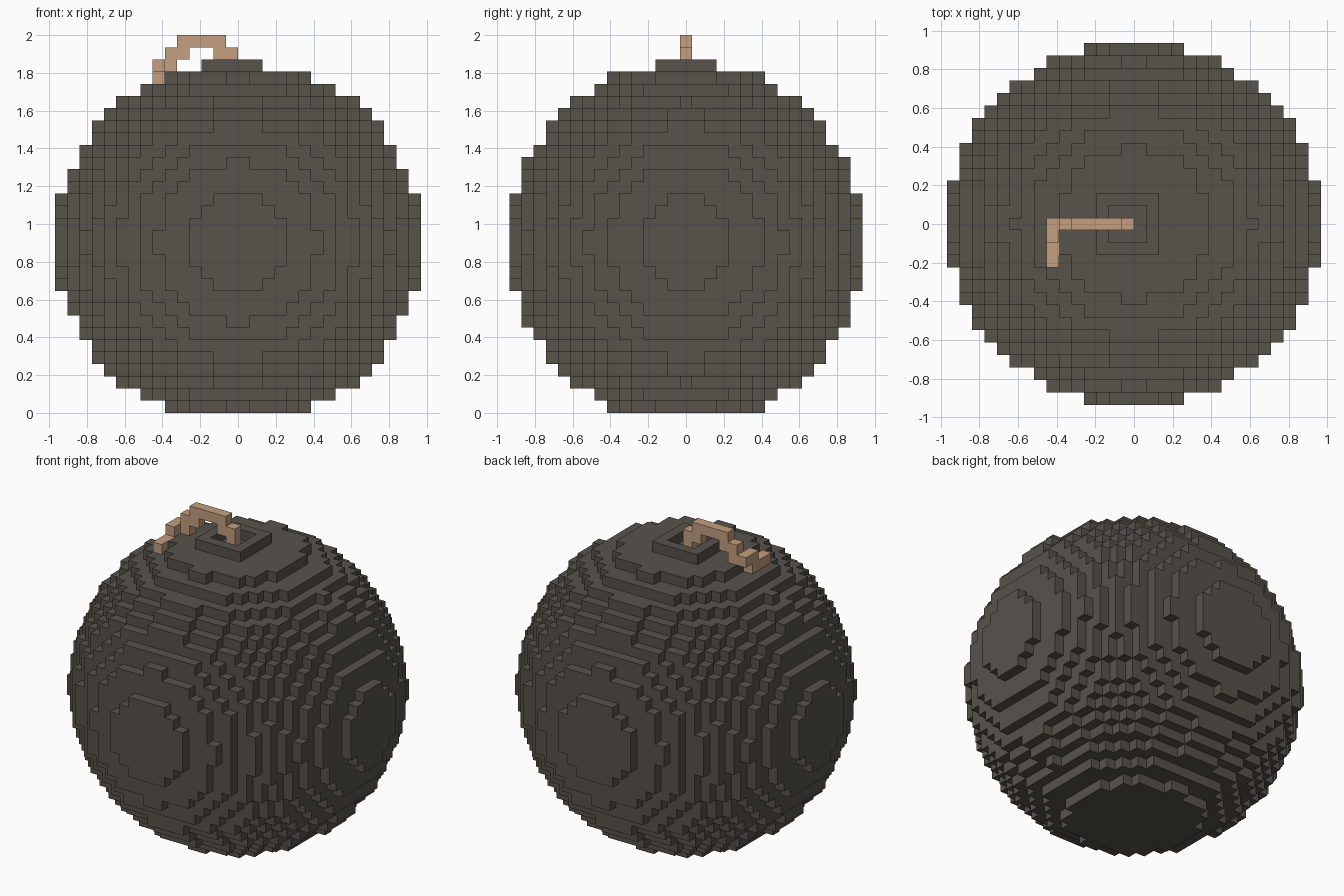
import bpy
import bmesh
from mathutils import Vector

cube = bpy.data.objects.get("Cube")
if cube:
    bpy.data.objects.remove(cube, do_unlink=True)

V = 2 / 31  # edge of one block


def material(name, rgb):
    mat = bpy.data.materials.new(name)
    mat.use_nodes = True
    color = (*rgb, 1)
    mat.diffuse_color = color
    bsdf = next(n for n in mat.node_tree.nodes if n.type == 'BSDF_PRINCIPLED')
    bsdf.inputs["Base Color"].default_value = color
    bsdf.inputs["Roughness"].default_value = 0.9
    return mat


def box(xs, ys, zs):
    """Block cells in half-open ranges; y cells are centred on whole numbers."""
    return {(x, y, z) for x in range(*xs) for y in range(*ys) for z in range(*zs)}


def block_object(name, cells, mat):
    """Outer skin of a set of block cells."""
    bm = bmesh.new()
    corners = {}

    def corner(p):
        key = tuple(round(c * 2) for c in p)
        if key not in corners:
            corners[key] = bm.verts.new(p * V)
        return corners[key]

    for cell in sorted(cells):
        centre = Vector(cell) + Vector((0.5, 0, 0.5))
        for axis in range(3):
            for sign in (-1, 1):
                step = [0, 0, 0]
                step[axis] = sign
                if tuple(c + s for c, s in zip(cell, step)) in cells:
                    continue
                n = Vector(step) / 2
                u = Vector((0, 0, 0))
                u[(axis + 1) % 3] = 0.5
                w = n.cross(u) * 2
                bm.faces.new([corner(centre + n + d)
                              for d in (-u - w, u - w, u + w, w - u)])
    mesh = bpy.data.meshes.new(name)
    bm.to_mesh(mesh)
    bm.free()
    mesh.materials.append(mat)
    obj = bpy.data.objects.new(name, mesh)
    bpy.context.collection.objects.link(obj)
    return obj


iron = material("dark iron", (0.095, 0.085, 0.071))
rope = material("tan rope", (0.55, 0.35, 0.21))

# Round body: blocks whose centres lie in a slightly flattened ball
ball = {(x, y, z) for x, y, z in box((-15, 15), (-14, 15), (0, 28))
        if (x + .5) ** 2 / 225 + y ** 2 / 210.25 + (z - 13.5) ** 2 / 221.5 <= 1}
block_object("body", ball, iron)

# Square collar around the fuse hole
collar = box((-3, 2), (-2, 3), (28, 29)) - box((-2, 1), (-1, 2), (28, 29))
block_object("collar", collar, iron)

# Fuse: rises from the hole, arches over and trails down the side
fuse = (box((-1, 0), (0, 1), (28, 30))
        | box((-2, 0), (0, 1), (29, 30))
        | box((-5, -1), (0, 1), (30, 31))
        | box((-6, -4), (0, 1), (29, 30))
        | box((-7, -5), (0, 1), (28, 29))
        | box((-7, -6), (-1, 1), (28, 29))
        | box((-7, -6), (-3, 0), (27, 28)))
block_object("fuse", fuse, rope)
